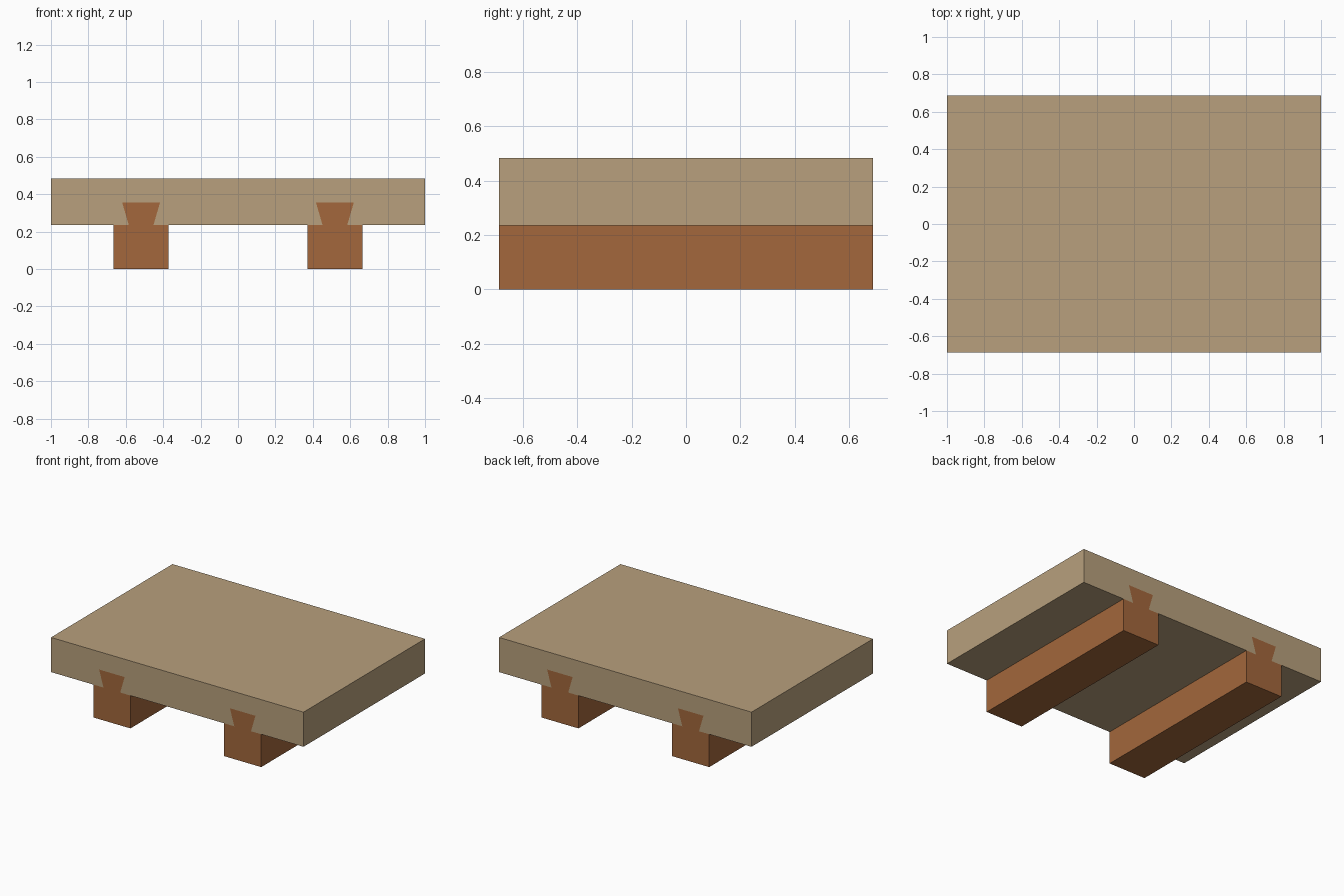
import bpy, bmesh

if "Cube" in bpy.data.objects:
    bpy.data.objects.remove(bpy.data.objects["Cube"])

HALF_Y = 0.687             # half depth of every part
DECK_Z, TOP_Z = 0.235, 0.483
RAIL_X, RAIL_W = 0.518, 0.147   # rail centre and half width
NECK_W, TAIL_W, TAIL_Z = 0.066, 0.101, 0.355  # dovetail


def material(name, rgb):
    mat = bpy.data.materials.new(name)
    mat.diffuse_color = (*rgb, 1)
    mat.use_nodes = True
    mat.node_tree.nodes["Principled BSDF"].inputs["Base Color"].default_value = mat.diffuse_color
    return mat


def extrude_profile(name, profile, mat):
    """Extrude an x-z outline along the full depth."""
    bm = bmesh.new()
    face = bm.faces.new([bm.verts.new((x, -HALF_Y, z)) for x, z in profile])
    out = bmesh.ops.extrude_face_region(bm, geom=[face])
    verts = [v for v in out["geom"] if isinstance(v, bmesh.types.BMVert)]
    bmesh.ops.translate(bm, verts=verts, vec=(0, 2 * HALF_Y, 0))
    bmesh.ops.recalc_face_normals(bm, faces=bm.faces)
    mesh = bpy.data.meshes.new(name)
    bm.to_mesh(mesh)
    bm.free()
    mesh.materials.append(mat)
    obj = bpy.data.objects.new(name, mesh)
    bpy.context.collection.objects.link(obj)
    return obj


def dovetail(cx):
    """Dovetail outline, left to right."""
    return [(cx - NECK_W, DECK_Z), (cx - TAIL_W, TAIL_Z),
            (cx + TAIL_W, TAIL_Z), (cx + NECK_W, DECK_Z)]


light_wood = material("light wood", (0.479, 0.352, 0.205))
red_wood = material("reddish wood", (0.366, 0.136, 0.045))

# Board with two dovetail grooves in its underside
extrude_profile("board", [(-1, DECK_Z), *dovetail(-RAIL_X), *dovetail(RAIL_X),
                          (1, DECK_Z), (1, TOP_Z), (-1, TOP_Z)], light_wood)

# Rails with dovetail tongues that fill the grooves
for name, cx in (("left_rail", -RAIL_X), ("right_rail", RAIL_X)):
    extrude_profile(name, [(cx - RAIL_W, 0), (cx - RAIL_W, DECK_Z), *dovetail(cx),
                           (cx + RAIL_W, DECK_Z), (cx + RAIL_W, 0)], red_wood)
